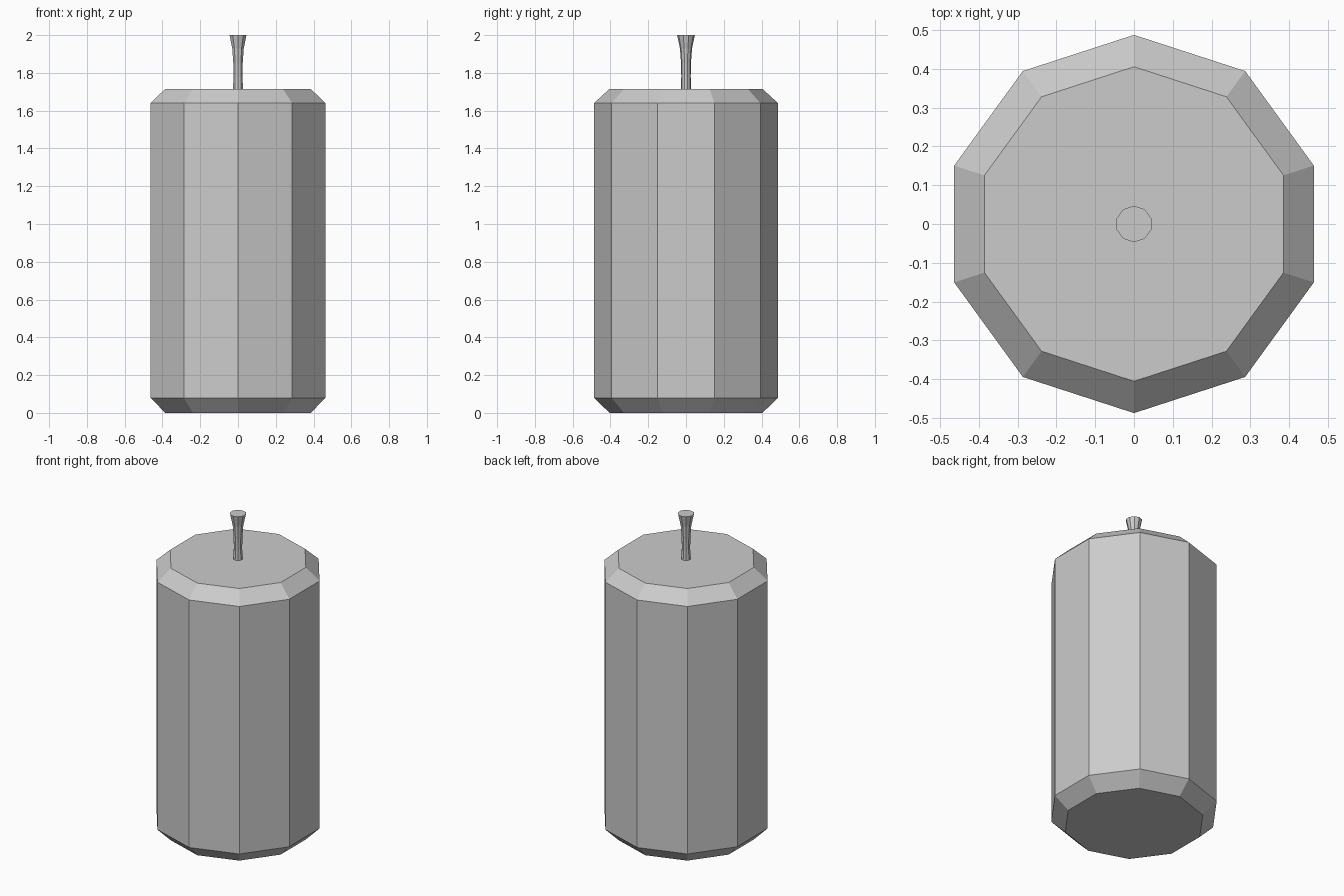
import bpy, bmesh
from math import sin, cos, tau

if "Cube" in bpy.data.objects:
    bpy.data.objects.remove(bpy.data.objects["Cube"])

SIDES = 10


def lathe(name, profile):
    """Faceted solid of revolution from (radius, z) pairs, with a vertex on the y axis."""
    bm = bmesh.new()
    rings = [[bm.verts.new((r * sin(tau * i / SIDES), r * cos(tau * i / SIDES), z))
              for i in range(SIDES)] for r, z in profile]
    for low, high in zip(rings, rings[1:]):
        for i in range(SIDES):
            j = (i + 1) % SIDES
            bm.faces.new((low[i], low[j], high[j], high[i]))
    bm.faces.new(rings[0])
    bm.faces.new(rings[-1])
    bmesh.ops.recalc_face_normals(bm, faces=bm.faces)
    mesh = bpy.data.meshes.new(name)
    bm.to_mesh(mesh)
    bm.free()
    obj = bpy.data.objects.new(name, mesh)
    bpy.context.collection.objects.link(obj)
    return obj


# Chamfered body
lathe("candle_body", [(0.405, 0), (0.487, 0.08), (0.487, 1.64), (0.405, 1.715)])

# Flared wick
lathe("wick", [(0.028, 1.71), (0.025, 1.78), (0.026, 1.85), (0.032, 1.93), (0.047, 2.0)])
